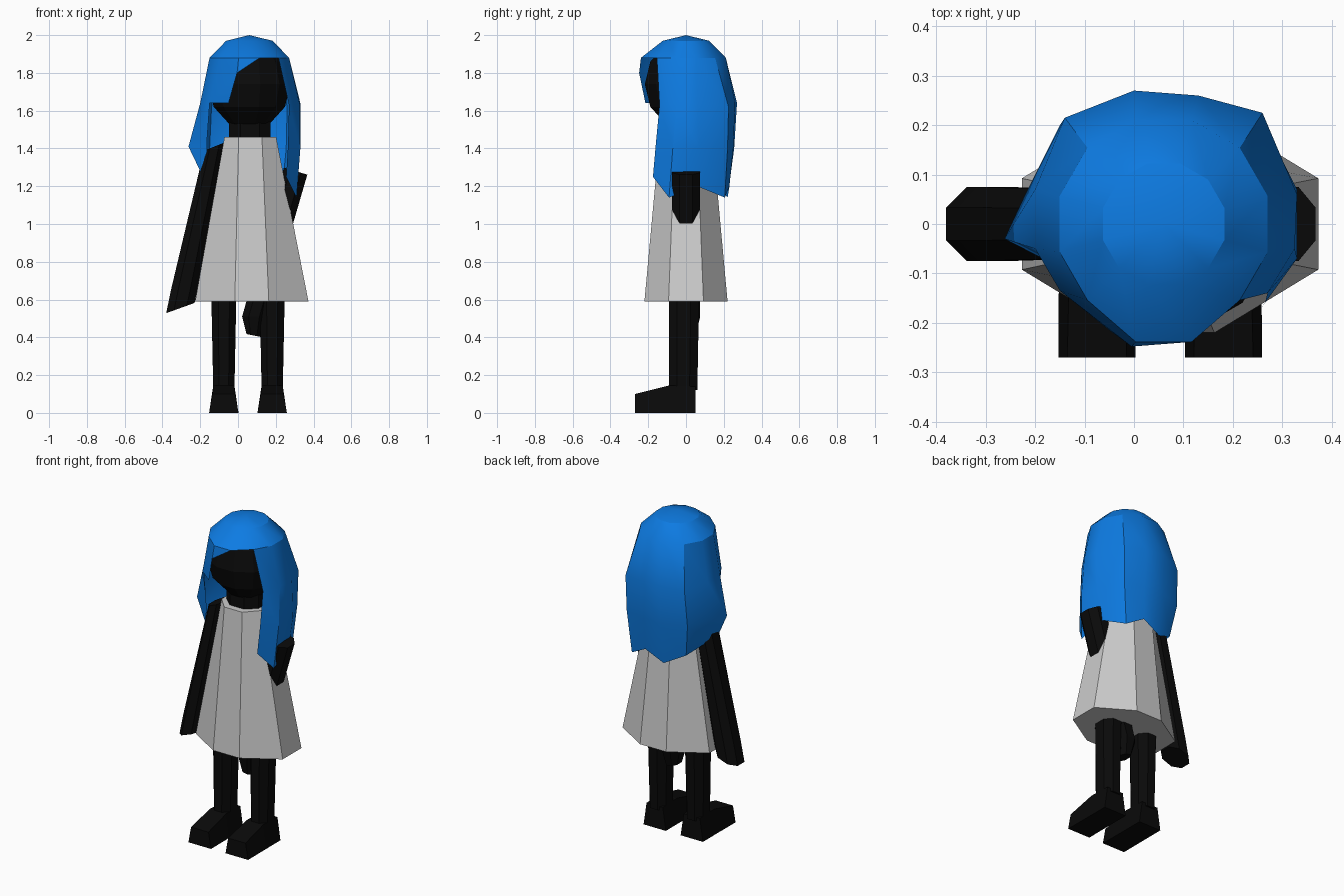
import bpy, bmesh, math
from mathutils import Vector

cube = bpy.data.objects.get("Cube")
if cube:
    bpy.data.objects.remove(cube, do_unlink=True)


def material(name, rgb):
    m = bpy.data.materials.new(name)
    m.use_nodes = True
    m.diffuse_color = (*rgb, 1)
    bsdf = m.node_tree.nodes["Principled BSDF"]
    bsdf.inputs["Base Color"].default_value = (*rgb, 1)
    bsdf.inputs["Roughness"].default_value = 0.8
    return m


BLUE = material("hair blue", (0.004, 0.2, 0.77))
GREY = material("dress grey", (0.6, 0.6, 0.6))
BLACK = material("body black", (0.003, 0.003, 0.003))


def finish(name, bm, mat, smooth=None):
    bmesh.ops.recalc_face_normals(bm, faces=bm.faces)
    me = bpy.data.meshes.new(name)
    bm.to_mesh(me)
    bm.free()
    me.materials.append(mat)
    ob = bpy.data.objects.new(name, me)
    bpy.context.collection.objects.link(ob)
    if smooth:
        bpy.ops.object.select_all(action='DESELECT')
        ob.select_set(True)
        bpy.context.view_layer.objects.active = ob
        bpy.ops.object.shade_smooth_by_angle(angle=math.radians(smooth))
    return ob


def loft(name, rings, mat):
    """Closed body through rings of equal point count, capped at both ends."""
    bm = bmesh.new()
    rows = [[bm.verts.new(p) for p in ring] for ring in rings]
    n = len(rows[0])
    for a, b in zip(rows, rows[1:]):
        for i in range(n):
            j = (i + 1) % n
            bm.faces.new((a[i], a[j], b[j], b[i]))
    bm.faces.new(rows[0])
    bm.faces.new(rows[-1])
    return finish(name, bm, mat)


def octagon(cx, cy, z, hx, hy, fx=0.45, fy=0.45, tilt=0.0):
    """Horizontal eight-sided section; fx, fy give the flat lengths."""
    pts = [(1, -fy), (1, fy), (fx, 1), (-fx, 1),
           (-1, fy), (-1, -fy), (-fx, -1), (fx, -1)]
    return [(cx + x * hx, cy + y * hy, z + tilt * x * hx) for x, y in pts]


# Dress
loft("dress", [octagon(0.073, 0, 0.59, 0.3, 0.22, 0.3, 0.42),
               octagon(0.065, 0, 1.46, 0.137, 0.14, 0.45, 0.42)], GREY)

# Legs and shoes
for side, s in (("right", -1), ("left", 1)):
    c = 0.053 + s * 0.128
    loft(side + "_leg", [octagon(c, -0.015, 0.12, 0.056, 0.075),
                         octagon(c, -0.01, 0.66, 0.067, 0.08)], BLACK)
    loft(side + "_shoe",
         [[(c - b, y, 0), (c + b, y, 0), (c + t, y, h), (c - t, y, h)]
          for y, b, t, h in ((0.05, 0.077, 0.056, 0.14),
                             (-0.09, 0.077, 0.056, 0.145),
                             (-0.27, 0.078, 0.06, 0.10))], BLACK)

# Arms: the left one slants in through the dress
loft("right_arm", [octagon(-0.305, 0, 0.555, 0.075, 0.075, tilt=0.36),
                   octagon(-0.285, 0, 0.65, 0.07, 0.075),
                   octagon(-0.125, 0, 1.41, 0.055, 0.07, tilt=0.4)], BLACK)
loft("left_arm", [octagon(0.083, 0, 0.41, 0.038, 0.05, tilt=-0.2),
                  octagon(0.085, 0, 0.51, 0.063, 0.075),
                  octagon(0.305, 0, 1.28, 0.062, 0.075, tilt=-0.3)], BLACK)

# Neck
loft("neck", [octagon(0.063, 0, 1.44, 0.11, 0.1),
              octagon(0.063, 0, 1.58, 0.11, 0.1)], BLACK)

# Head
bm = bmesh.new()
bmesh.ops.create_uvsphere(bm, u_segments=12, v_segments=6, radius=0.24)
turn = math.radians(15)
for v in bm.verts:
    x, y, z = v.co
    v.co = (0.06 + 0.94 * (x * math.cos(turn) - y * math.sin(turn)),
            0.94 * (x * math.sin(turn) + y * math.cos(turn)), 1.74 + z)
finish("head", bm, BLACK)

# Hair: round cap, then draped columns that run around the back
bm = bmesh.new()
angles = [math.radians(15 + 30 * k) for k in range(12)]


def cap_ring(r, z, front=0.0):
    return [bm.verts.new((0.06 + r * math.cos(a),
                          r * math.sin(a) - (front if k in (8, 9) else 0), z))
            for k, a in enumerate(angles)]


crown = bm.verts.new((0.06, 0, 2.0))
upper = cap_ring(0.127, 1.97)
lower = cap_ring(0.218, 1.88, 0.028)
for i in range(12):
    j = (i + 1) % 12
    bm.faces.new((crown, upper[i], upper[j]))
    bm.faces.new((upper[i], lower[i], lower[j], upper[j]))

# Each column: cap index, then points at cheek, shoulder and tip
columns = [
    (10, (0.27, -0.14, 1.63), (0.265, -0.16, 1.42), (0.255, -0.175, 1.25)),
    (11, (0.325, -0.05, 1.64), (0.33, -0.07, 1.40), (0.31, -0.09, 1.14)),
    (0, (0.33, 0.06, 1.64), (0.33, 0.07, 1.40), (0.305, 0.06, 1.20)),
    (1, (0.26, 0.225, 1.62), (0.255, 0.22, 1.40), (0.23, 0.205, 1.14)),
    (2, (0.13, 0.26, 1.64), (0.13, 0.25, 1.40), (0.12, 0.23, 1.20)),
    (3, (0.0, 0.27, 1.64), (0.0, 0.255, 1.40), (0.0, 0.22, 1.14)),
    (4, (-0.14, 0.215, 1.62), (-0.15, 0.2, 1.40), (-0.12, 0.17, 1.20)),
    (5, (-0.2, 0.07, 1.64), (-0.22, 0.06, 1.41), (-0.19, 0.05, 1.26)),
    (6, (-0.2, -0.05, 1.64), (-0.262, -0.03, 1.41), (-0.2, -0.04, 1.28)),
    (7, (-0.15, -0.135, 1.64), (-0.165, -0.08, 1.43), (-0.165, -0.07, 1.38)),
]
drape = [[lower[c[0]]] + [bm.verts.new(p) for p in c[1:]] for c in columns]
for a, b in zip(drape, drape[1:]):
    for i in range(3):
        bm.faces.new((a[i], a[i + 1], b[i + 1], b[i]))

# Swept fringe on one side of the face
cheek = drape[-1][1]
tip = bm.verts.new((-0.05, -0.215, 1.64))
brow = bm.verts.new((-0.005, -0.248, 1.80))
bm.faces.new((lower[7], cheek, brow))
bm.faces.new((cheek, tip, brow))
bm.faces.new((lower[7], brow, lower[8]))
bm.faces.new((lower[8], brow, lower[9]))
finish("hair", bm, BLUE, 30)
